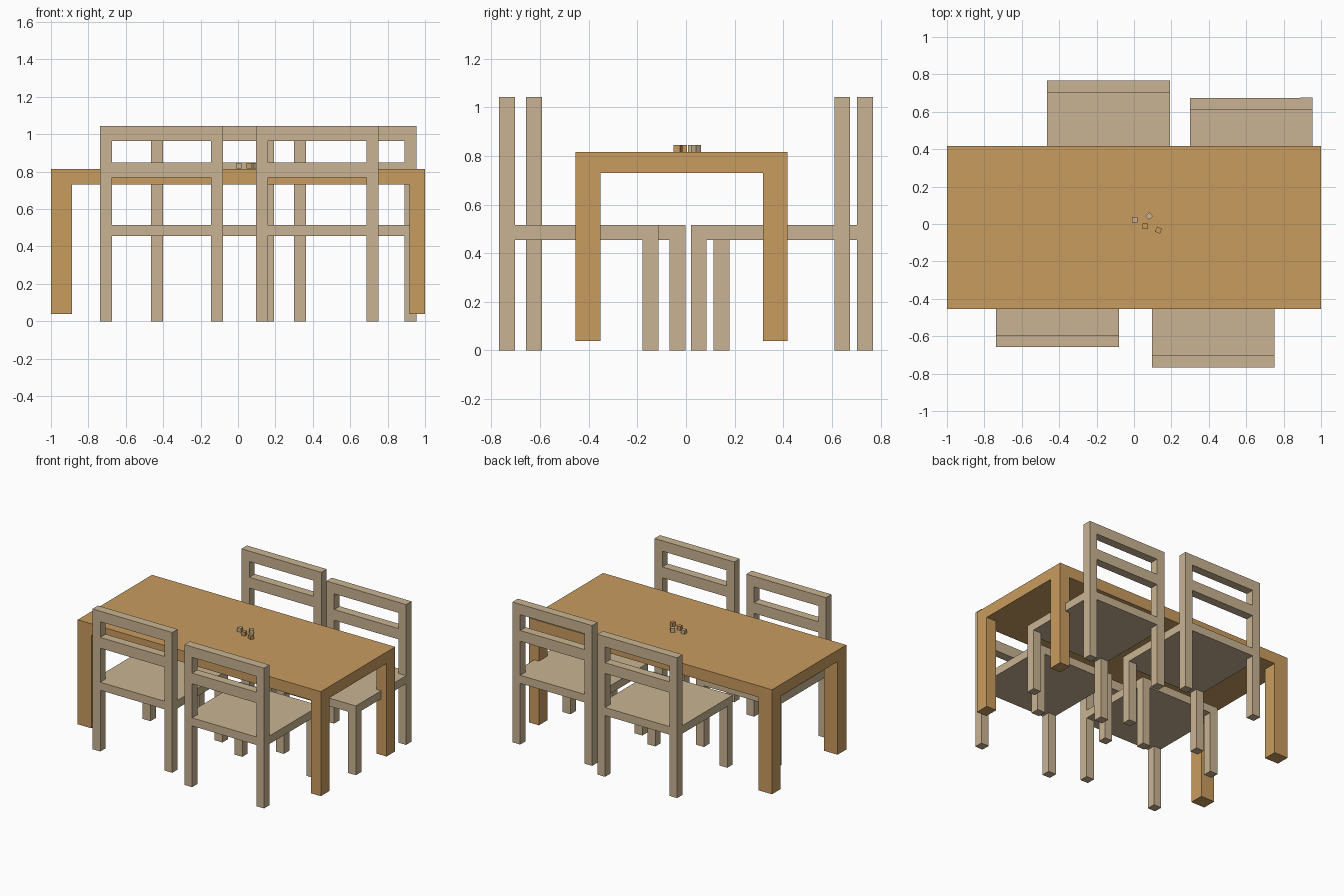
import bpy
import bmesh
import math

if "Cube" in bpy.data.objects:
    bpy.data.objects.remove(bpy.data.objects["Cube"])


def material(name, rgb):
    m = bpy.data.materials.new(name)
    m.diffuse_color = (*rgb, 1.0)
    m.use_nodes = True
    m.node_tree.nodes["Principled BSDF"].inputs["Base Color"].default_value = m.diffuse_color
    return m


OAK = material("warm oak", (0.584, 0.333, 0.114))
BEECH = material("pale beech", (0.584, 0.456, 0.292))


def joinery(name, xs, ys, zs, solid, mat, location=(0, 0, 0), turn=0.0):
    """One watertight mesh from a grid of blocks; only outer faces are made."""
    n = (len(xs) - 1, len(ys) - 1, len(zs) - 1)

    def filled(c):
        return all(0 <= c[a] < n[a] for a in range(3)) and solid(*c)

    bm = bmesh.new()
    verts = {}

    def vert(i, j, k):
        if (i, j, k) not in verts:
            verts[i, j, k] = bm.verts.new((xs[i], ys[j], zs[k]))
        return verts[i, j, k]

    for i in range(n[0]):
        for j in range(n[1]):
            for k in range(n[2]):
                cell = (i, j, k)
                if not filled(cell):
                    continue
                for axis in range(3):
                    for side in (0, 1):
                        other = list(cell)
                        other[axis] += 2 * side - 1
                        if filled(other):
                            continue
                        u, v = (axis + 1) % 3, (axis + 2) % 3
                        loop = []
                        for du, dv in ((0, 0), (1, 0), (1, 1), (0, 1)):
                            p = list(cell)
                            p[axis] += side
                            p[u] += du
                            p[v] += dv
                            loop.append(vert(*p))
                        bm.faces.new(loop if side else loop[::-1])
    mesh = bpy.data.meshes.new(name)
    bm.to_mesh(mesh)
    bm.free()
    mesh.materials.append(mat)
    obj = bpy.data.objects.new(name, mesh)
    obj.location = location
    obj.rotation_euler.z = turn
    bpy.context.collection.objects.link(obj)
    return obj


# Table: thick top with four corner legs flush to its edges
joinery("table",
        (-1.0, -0.887, 0.917, 1.0), (-0.455, -0.352, 0.317, 0.418),
        (0.038, 0.73, 0.815),
        lambda i, j, k: k == 1 or (i != 1 and j != 1), OAK)

# Chairs: square posts, flat seat, two back rails; origin at floor centre,
# backrest towards -y
W, D, P = 0.656, 0.654, 0.064
CHAIR_X = (-W / 2, P - W / 2, W / 2 - P, W / 2)
CHAIR_Y = (-D / 2, P - D / 2, D / 2 - P, D / 2)
CHAIR_Z = (0.0, 0.455, 0.515, 0.768, 0.848, 0.965, 1.043)


def chair_solid(i, j, k):
    if k == 0:                       # legs
        return i != 1 and j != 1
    if k == 1:                       # seat
        return True
    return j == 0 and (i != 1 or k in (3, 5))   # back posts and rails


for name, x, y, turn in (("front_left_chair", -0.409, -0.330, 0),
                         ("front_right_chair", 0.424, -0.441, 0),
                         ("back_left_chair", -0.136, 0.441, math.pi),
                         ("back_right_chair", 0.627, 0.348, math.pi)):
    joinery(name, CHAIR_X, CHAIR_Y, CHAIR_Z, chair_solid, BEECH, (x, y, 0), turn)

# Small cubes lying on the table
H = 0.0145
for n, (x, y, deg, mat) in enumerate(((0.003, 0.022, 0, BEECH),
                                      (0.060, -0.012, 3, OAK),
                                      (0.081, 0.042, 40, BEECH),
                                      (0.131, -0.033, -22, OAK)), 1):
    joinery(f"small_cube_{n}", (-H, H), (-H, H), (0, 2 * H),
            lambda i, j, k: True, mat, (x, y, 0.816), math.radians(deg))
